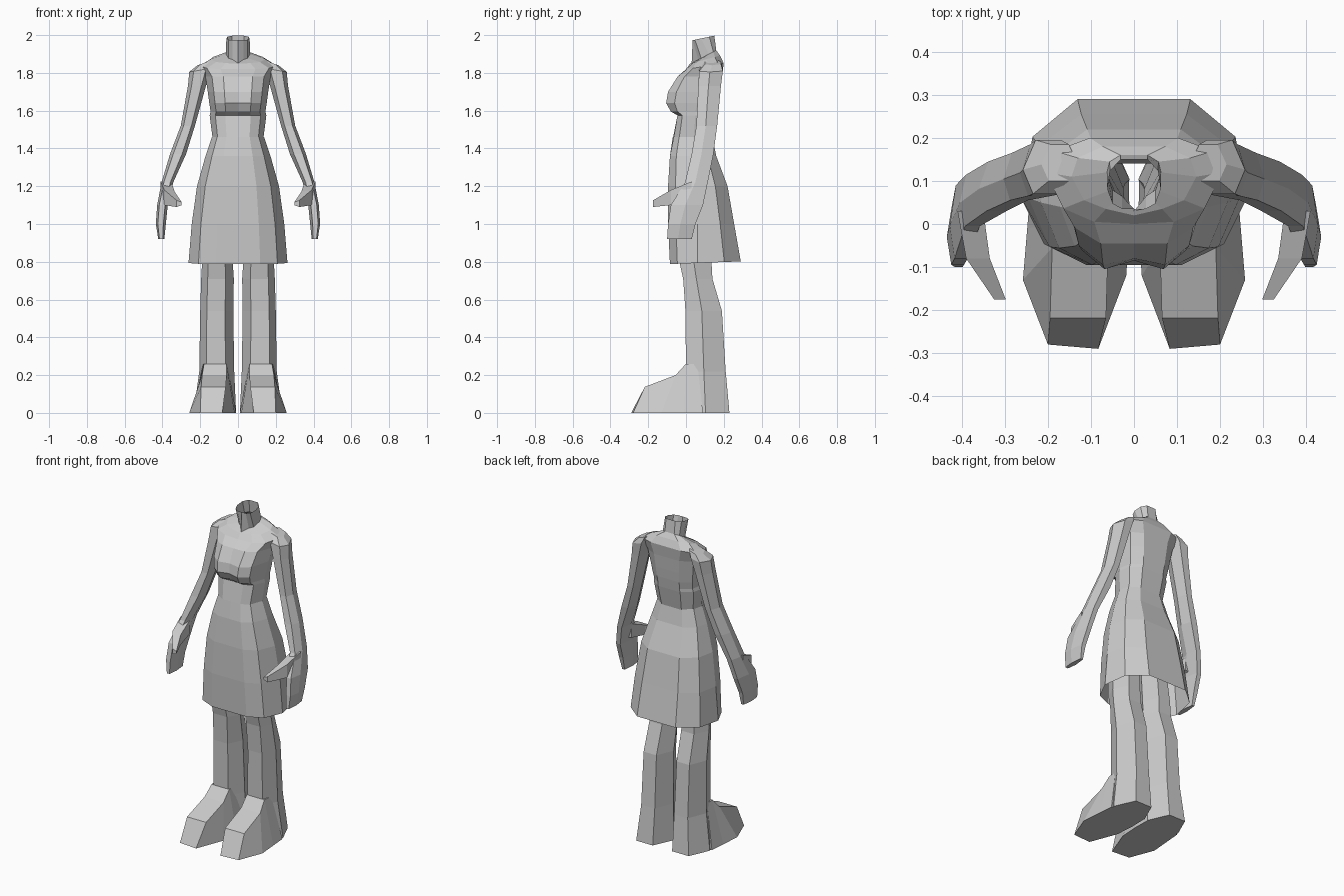
import bpy
import bmesh

grey = bpy.data.materials.new("plain grey")
grey.diffuse_color = (0.6, 0.6, 0.6, 1)


def loft(name, rings, cap_start=True, cap_end=True, mirror=False):
    """Join equal-sized rings of points into a flat-shaded surface."""
    bm = bmesh.new()
    loops = [[bm.verts.new(p) for p in ring] for ring in rings]
    n = len(loops[0])
    for a, b in zip(loops, loops[1:]):
        for i in range(n):
            j = (i + 1) % n
            bm.faces.new((a[i], a[j], b[j], b[i]))
    if cap_start:
        bm.faces.new(loops[0][::-1])
    if cap_end:
        bm.faces.new(loops[-1])
    bmesh.ops.recalc_face_normals(bm, faces=bm.faces)
    me = bpy.data.meshes.new(name)
    bm.to_mesh(me)
    bm.free()
    me.materials.append(grey)
    ob = bpy.data.objects.new(name, me)
    bpy.context.collection.objects.link(ob)
    if mirror:
        mod = ob.modifiers.new("Mirror", 'MIRROR')
        mod.use_mirror_merge = False
    return ob


def body_ring(z, w, yc, yf, ys, yb, tilt):
    """Symmetric 12-sided ring: half width, centre front, front, side, back."""
    half = [(0, yc), (0.45 * w, yf), (0.8 * w, yf + 0.27 * (ys - yf)), (w, ys),
            (0.9 * w, ys + 0.62 * (yb - ys)), (0.5 * w, yb), (0, yb)]
    pts = half + [(-x, y) for x, y in half[5:0:-1]]
    mid, span = (yf + yb) / 2, (yb - yf) / 2
    return [(x, y, z + tilt * (y - mid) / span) for x, y in pts]


HEX = [(0.25, 0), (0.8, 0), (1, 0.45), (0.75, 1), (0.25, 1), (0, 0.45)]


def limb_ring(z, x0, x1, y0, y1, tilt=0):
    """Six-sided horizontal ring fitted in a box, tilted outwards in x."""
    return [(x0 + u * (x1 - x0), y0 + v * (y1 - y0), z + tilt * (u - 0.5))
            for u, v in HEX]


# skirt, open at the hem
loft("skirt", [body_ring(*r) for r in [
    (0.795, 0.262, -0.085, -0.085, 0.06, 0.29, 0.007),
    (1.00, 0.245, -0.095, -0.095, 0.06, 0.255, 0),
    (1.20, 0.217, -0.095, -0.095, 0.05, 0.22, 0),
    (1.36, 0.172, -0.085, -0.085, 0.04, 0.16, 0),
    (1.46, 0.138, -0.07, -0.065, 0.04, 0.14, 0),
]], cap_start=False, cap_end=False)

# torso with bust, shoulders and hollow neck
loft("torso", [body_ring(*r) for r in [
    (1.45, 0.134, -0.07, -0.065, 0.04, 0.14, 0),
    (1.575, 0.150, -0.04, -0.045, 0.05, 0.165, 0),
    (1.595, 0.145, -0.06, -0.08, 0.05, 0.168, 0),
    (1.64, 0.152, -0.085, -0.105, 0.06, 0.175, 0),
    (1.70, 0.160, -0.08, -0.095, 0.07, 0.182, 0),
    (1.78, 0.172, -0.045, -0.045, 0.09, 0.19, 0),
    (1.835, 0.205, 0.0, 0.005, 0.12, 0.20, 0.015),
    (1.872, 0.145, 0.02, 0.035, 0.11, 0.18, 0.02),
    (1.895, 0.063, 0.03, 0.065, 0.12, 0.16, 0.025),
    (1.985, 0.062, 0.035, 0.035, 0.08, 0.15, 0.012),
]], cap_start=False, cap_end=False)

# arms running from shoulder to fingertips
loft("arm", [limb_ring(*r) for r in [
    (1.855, 0.13, 0.215, 0.10, 0.185, -0.03),
    (1.815, 0.14, 0.258, 0.07, 0.195, -0.02),
    (1.73, 0.17, 0.265, 0.065, 0.185, 0),
    (1.52, 0.228, 0.303, 0.055, 0.165, 0),
    (1.37, 0.275, 0.36, 0.03, 0.145, 0),
    (1.22, 0.343, 0.405, -0.005, 0.115, 0),
    (1.10, 0.372, 0.428, -0.08, 0.09, 0),
    (1.00, 0.382, 0.435, -0.095, 0.05, 0),
    (0.92, 0.39, 0.422, -0.10, 0.03, 0),
]], mirror=True)

# thumbs pointing forward and inward
loft("thumb", [[(x0, y, z0), (x1, y, z0 - 0.01), (x1, y, z1), (x0, y, z1 - 0.01)]
               for y, x0, x1, z0, z1 in [
    (0.03, 0.35, 0.41, 1.13, 1.225),
    (-0.08, 0.335, 0.39, 1.11, 1.18),
    (-0.175, 0.298, 0.325, 1.10, 1.125),
]], mirror=True)

# legs flaring to the heel
loft("leg", [limb_ring(*r) for r in [
    (1.00, 0.03, 0.17, -0.05, 0.12),
    (0.80, 0.028, 0.19, -0.035, 0.135),
    (0.71, 0.022, 0.195, -0.015, 0.14),
    (0.54, 0.025, 0.20, -0.003, 0.19),
    (0.22, 0.02, 0.205, 0.0, 0.21),
    (0.0, 0.01, 0.235, 0.0, 0.23),
]], mirror=True)

# feet: wide sole, narrow top, sloping toe
loft("foot", [[(b0, yb, 0), (b1, yb - 0.01 + 0.02 * (yb < -0.2), 0),
               (t1, yt, zt), (t0, yt, zt)]
              for yb, yt, zt, b0, b1, t0, t1 in [
    (0.10, 0.06, 0.26, 0.012, 0.24, 0.055, 0.185),
    (0.0, 0.0, 0.26, 0.01, 0.248, 0.06, 0.18),
    (-0.12, -0.055, 0.20, 0.018, 0.258, 0.06, 0.19),
    (-0.29, -0.218, 0.138, 0.083, 0.20, 0.065, 0.195),
]], mirror=True)
